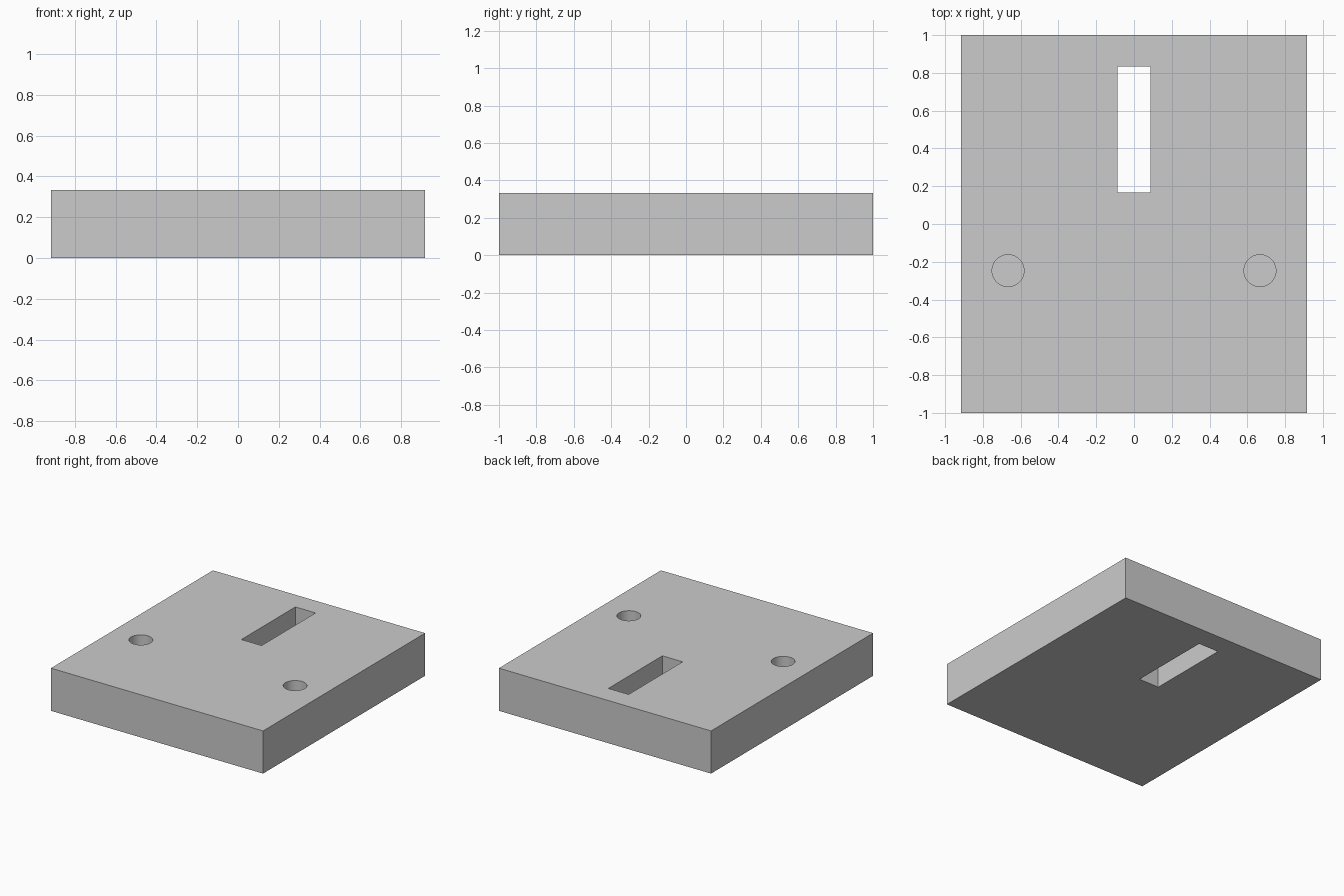
import bpy

if "Cube" in bpy.data.objects:
    bpy.data.objects.remove(bpy.data.objects["Cube"])

def box(name, x, y, z):
    """Box from (min, max) pairs on each axis."""
    bpy.ops.mesh.primitive_cube_add(
        size=1, location=[(a + b) / 2 for a, b in (x, y, z)])
    ob = bpy.context.object
    ob.name = name
    ob.scale = [b - a for a, b in (x, y, z)]
    bpy.ops.object.transform_apply(location=True, rotation=True, scale=True)
    return ob

def cut(target, cutter):
    """Subtract the cutter from the target and remove the cutter."""
    mod = target.modifiers.new("cut", 'BOOLEAN')
    mod.operation = 'DIFFERENCE'
    mod.solver = 'EXACT'
    mod.object = cutter
    bpy.ops.object.select_all(action='DESELECT')
    bpy.context.view_layer.objects.active = target
    target.select_set(True)
    bpy.ops.object.modifier_apply(modifier=mod.name)
    bpy.data.objects.remove(cutter, do_unlink=True)

# Thick rectangular plate
H = 1 / 3
plate = box("plate", (-0.9167, 0.9167), (-1, 1), (0, H))

# Slot going right through
cut(plate, box("slot_cutter", (-0.0875, 0.0875), (0.1667, 0.8333), (-0.1, H + 0.1)))

# Pair of blind round holes in the top
depth = 0.25
for side in (-1, 1):
    bpy.ops.mesh.primitive_cylinder_add(
        vertices=48, radius=0.0845, depth=depth + 0.1,
        location=(side * 0.6667, -0.247, H - depth + (depth + 0.1) / 2))
    cut(plate, bpy.context.object)

# Smooth hole walls, crisp edges
bpy.context.view_layer.objects.active = plate
plate.select_set(True)
bpy.ops.object.shade_smooth_by_angle()
